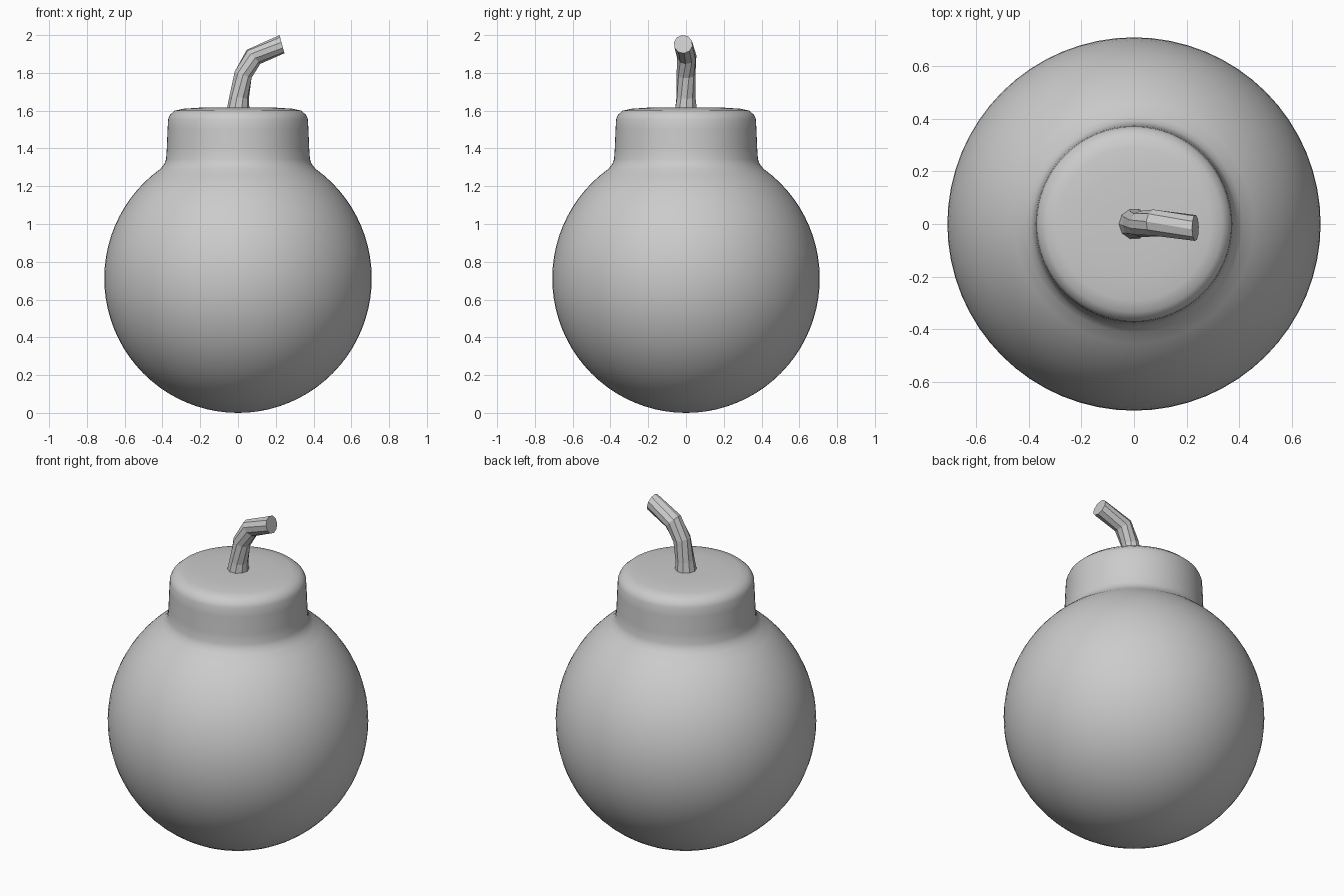
import bpy, bmesh, math
from mathutils import Vector

if "Cube" in bpy.data.objects:
    bpy.data.objects.remove(bpy.data.objects["Cube"])

grey = bpy.data.materials.new("plain_grey")
grey.diffuse_color = (0.6, 0.6, 0.6, 1)
grey.use_nodes = True
grey.node_tree.nodes["Principled BSDF"].inputs["Base Color"].default_value = grey.diffuse_color


def finish(name, bm, smooth):
    bmesh.ops.recalc_face_normals(bm, faces=bm.faces)
    for f in bm.faces:
        f.smooth = smooth
    mesh = bpy.data.meshes.new(name)
    bm.to_mesh(mesh)
    bm.free()
    mesh.materials.append(grey)
    obj = bpy.data.objects.new(name, mesh)
    bpy.context.collection.objects.link(obj)
    return obj


def skin(bm, rings):
    # join successive rings of equal length with quads
    for a, b in zip(rings, rings[1:]):
        n = len(a)
        for i in range(n):
            j = (i + 1) % n
            bm.faces.new((a[i], a[j], b[j], b[i]))


# round body and neck collar: one turned profile
R, CZ, SEG = 0.708, 0.712, 64
profile = []
top_angle = math.pi - math.asin(0.41 / R)
for i in range(1, 33):
    a = top_angle * i / 32
    profile.append((R * math.sin(a), CZ - CZ * math.cos(a)))
profile += [(0.39, 1.318), (0.381, 1.342), (0.377, 1.40), (0.373, 1.50),
            (0.370, 1.555), (0.360, 1.578), (0.335, 1.60), (0.29, 1.61),
            (0.20, 1.616), (0.10, 1.618)]
bm = bmesh.new()
rings = [[bm.verts.new((r * math.cos(math.tau * k / SEG),
                        r * math.sin(math.tau * k / SEG), z))
          for k in range(SEG)] for r, z in profile]
skin(bm, rings)
for ring, z in ((rings[0], 0.0), (rings[-1], 1.618)):
    pole = bm.verts.new((0, 0, z))
    for k in range(SEG):
        bm.faces.new((ring[k], ring[(k + 1) % SEG], pole))
finish("bomb_body", bm, True)

# bent faceted fuse: centre, radius, lean from vertical, twist (degrees)
stations = [((0.0, 0.0, 1.60), 0.061, 0, 0),
            ((0.006, 0.0, 1.67), 0.052, 8, 5),
            ((0.027, 0.0, 1.79), 0.050, 20, 18),
            ((0.082, 0.004, 1.885), 0.052, 46, 30),
            ((0.233, -0.015, 1.952), 0.050, 75, 42)]
SIDES = 10
bm = bmesh.new()
rings = []
for c, r, lean, twist in stations:
    t = math.radians(lean)
    u = Vector((math.cos(t), 0, -math.sin(t)))
    v = Vector((0, 1, 0))
    ring = []
    for k in range(SIDES):
        a = math.tau * k / SIDES + math.radians(twist)
        ring.append(bm.verts.new(Vector(c) + r * (math.cos(a) * u + math.sin(a) * v)))
    rings.append(ring)
skin(bm, rings)
bm.faces.new(rings[0][::-1])
bm.faces.new(rings[-1])
finish("fuse", bm, False)
